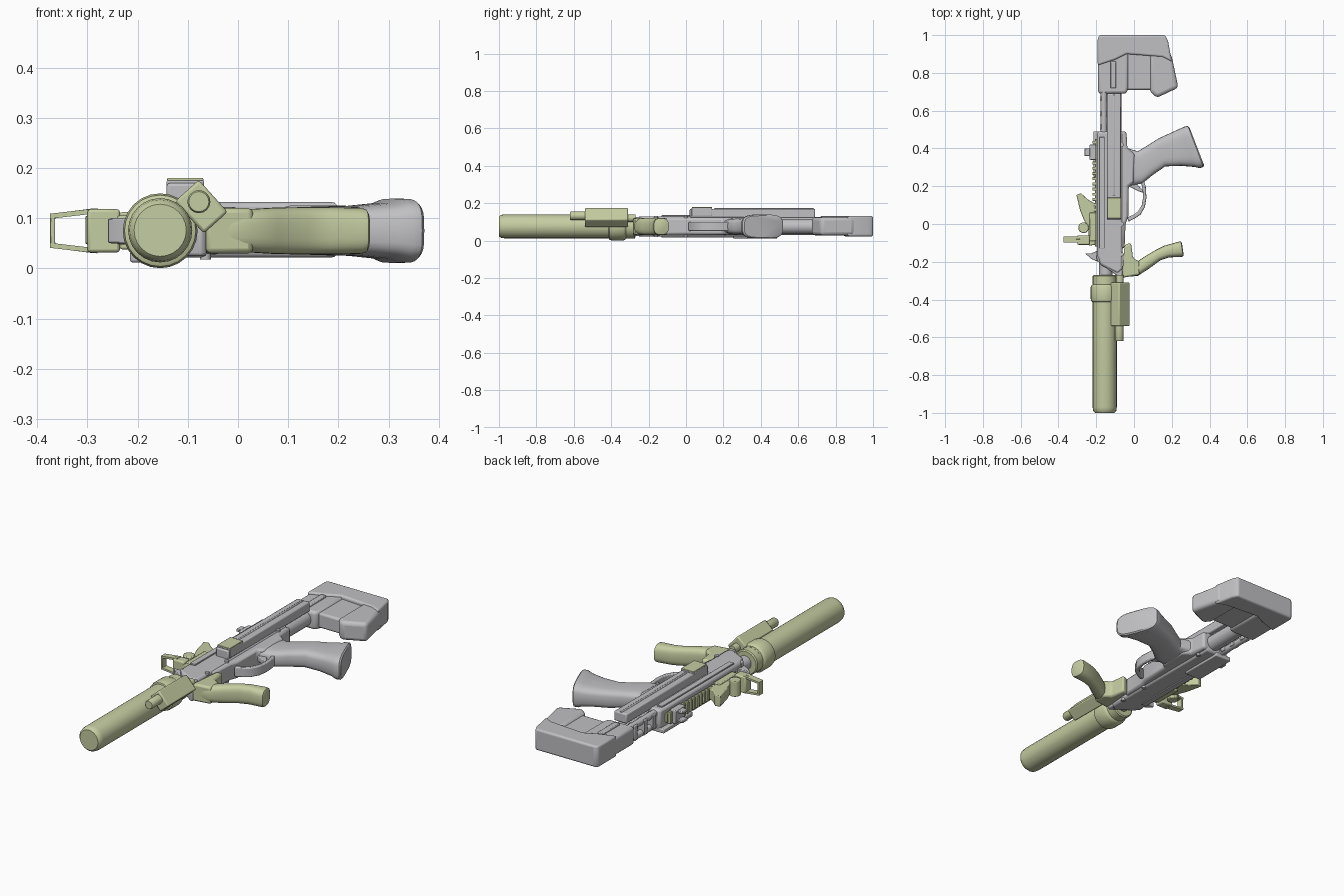
import bpy, bmesh, math
from mathutils import Vector, Matrix


def material(name, rgb):
    m = bpy.data.materials.new(name)
    m.diffuse_color = (*rgb, 1)
    return m


GRAY = material("gray", (0.53, 0.53, 0.55))
GREEN = material("pale green", (0.56, 0.61, 0.36))


def finish(name, bm, mat, bevel=0.0, seg=2):
    bmesh.ops.recalc_face_normals(bm, faces=bm.faces)
    me = bpy.data.meshes.new(name)
    bm.to_mesh(me)
    bm.free()
    me.materials.append(mat)
    ob = bpy.data.objects.new(name, me)
    bpy.context.collection.objects.link(ob)
    if bevel:
        b = ob.modifiers.new("bevel", 'BEVEL')
        b.width, b.segments, b.limit_method = bevel, seg, 'ANGLE'
        b.angle_limit = math.radians(35)
    return ob


def prism(name, pts, z0, z1, mat, bevel=0.006, seg=2):
    """Side outline in x, y given thickness in z."""
    bm = bmesh.new()
    f = bm.faces.new([bm.verts.new((x, y, z0)) for x, y in pts])
    r = bmesh.ops.extrude_face_region(bm, geom=[f])
    for v in r["geom"]:
        if isinstance(v, bmesh.types.BMVert):
            v.co.z = z1
    return finish(name, bm, mat, bevel, seg)


def box(name, x, y, z, mat, bevel=0.004):
    return prism(name, [(x[0], y[0]), (x[1], y[0]), (x[1], y[1]), (x[0], y[1])], z[0], z[1], mat, bevel)


def turned(name, cx, cz, prof, mat, n=24):
    """Round part along y; prof is (y, radius) pairs."""
    bm = bmesh.new()
    rings = [[bm.verts.new((cx + r * math.cos(2 * math.pi * i / n), y, cz + r * math.sin(2 * math.pi * i / n)))
              for i in range(n)] for y, r in prof]
    skin(bm, rings)
    return finish(name, bm, mat)


def skin(bm, rings):
    n = len(rings[0])
    for a, b in zip(rings, rings[1:]):
        for i in range(n):
            bm.faces.new((a[i], a[(i + 1) % n], b[(i + 1) % n], b[i]))
    bm.faces.new(rings[0])
    bm.faces.new(rings[-1])


def loft(name, sections, cz, mat, power=0.6, n=28):
    """Sections: two edge points in x, y and a half thickness in z."""
    bm = bmesh.new()
    rings = []
    for x0, y0, x1, y1, h in sections:
        ring = []
        for i in range(n):
            t = 2 * math.pi * i / n
            c, s = math.cos(t), math.sin(t)
            c = math.copysign(abs(c) ** power, c)
            s = math.copysign(abs(s) ** power, s)
            ring.append(bm.verts.new(((x0 + x1) / 2 + c * (x1 - x0) / 2, (y0 + y1) / 2 + c * (y1 - y0) / 2, cz + s * h)))
        rings.append(ring)
    skin(bm, rings)
    return finish(name, bm, mat)


def tube(name, pts, r, mat, cyclic=False):
    cu = bpy.data.curves.new(name, 'CURVE')
    cu.dimensions, cu.bevel_depth, cu.bevel_resolution, cu.use_fill_caps = '3D', r, 2, True
    sp = cu.splines.new('POLY')
    sp.points.add(len(pts) - 1)
    for p, q in zip(sp.points, pts):
        p.co = (*q, 1)
    sp.use_cyclic_u = cyclic
    cu.materials.append(mat)
    ob = bpy.data.objects.new(name, cu)
    bpy.context.collection.objects.link(ob)
    return ob


# Long front cylinder and collar
turned("front_cylinder", -0.155, 0.076, [(-1, 0.052), (-0.99, 0.061), (-0.97, 0.064), (-0.41, 0.064), (-0.31, 0.064)], GREEN)
turned("cylinder_collar", -0.155, 0.075, [(-0.415, 0.06), (-0.41, 0.071), (-0.395, 0.0745), (-0.335, 0.0745), (-0.325, 0.07),
       (-0.32, 0.064), (-0.275, 0.064), (-0.27, 0.058)], GREEN)
turned("barrel", -0.15, 0.075, [(-0.3, 0.035), (-0.1, 0.035)], GRAY)

# Tilted lamp body with lens tube
lamp = box("lamp_body", (-0.043, 0.043), (-0.54, -0.31), (-0.032, 0.032), GREEN, 0.006)
lamp.matrix_world = Matrix.Translation((-0.073, 0, 0.123)) @ Matrix.Rotation(math.radians(48), 4, 'Y')
turned("lamp_tube", -0.078, 0.133, [(-0.62, 0.02), (-0.615, 0.023), (-0.53, 0.023)], GREEN, 16)
turned("lamp_stub", -0.075, 0.12, [(-0.315, 0.02), (-0.27, 0.02)], GREEN, 16)

# Receiver
prism("upper_receiver", [(-0.195, 0.49), (-0.195, -0.17), (-0.18, -0.215), (-0.085, -0.265), (-0.06, -0.24), (-0.06, 0.49)],
      0.022, 0.128, GRAY, 0.012)
prism("lower_receiver", [(-0.10, 0.49), (-0.10, -0.13), (-0.05, -0.13), (-0.045, 0.0), (-0.03, 0.04), (-0.028, 0.2), (0.0, 0.22),
      (0.005, 0.37), (-0.035, 0.4), (-0.04, 0.49)], 0.03, 0.122, GRAY, 0.012)
prism("front_plate", [(-0.2, -0.165), (-0.195, -0.195), (-0.075, -0.285), (-0.062, -0.275), (-0.062, -0.24)], 0.025, 0.125, GRAY)
box("side_slab", (-0.142, -0.07), (0.02, 0.69), (0.12, 0.17), GRAY, 0.006)
box("slab_ridge", (-0.112, -0.1), (0.15, 0.685), (0.16, 0.173), GRAY, 0.003)
box("side_block", (-0.142, -0.068), (0.03, 0.14), (0.13, 0.176), GRAY, 0.003)
box("block_top", (-0.141, -0.069), (0.031, 0.139), (0.174, 0.18), GREEN, 0.002)
box("underside_plate", (-0.215, -0.12), (0.25, 0.49), (0.012, 0.035), GRAY, 0.005)
for i, z in enumerate((0.016, 0.128)):
    box(f"side_strip_{i}", (-0.185, -0.155), (-0.13, 0.46), (z, z + 0.008), GRAY, 0.002)
    for j, y in enumerate((-0.16, 0.0, 0.42)):
        bm = bmesh.new()
        bmesh.ops.create_cone(bm, cap_ends=True, segments=12, radius1=0.011, radius2=0.011, depth=0.012,
                              matrix=Matrix.Translation((-0.065, y, 0.024 if i == 0 else 0.126)))
        finish(f"pin_{i}_{j}", bm, GRAY)
prism("front_hook", [(-0.26, -0.155), (-0.225, -0.155), (-0.19, -0.14), (-0.19, -0.2), (-0.225, -0.185)], 0.05, 0.1, GRAY, 0.003)

# Pistol grip with flared base
loft("pistol_grip", [(-0.03, 0.4, -0.03, 0.2, 0.045), (0.02, 0.385, 0.045, 0.215, 0.043), (0.07, 0.415, 0.10, 0.26, 0.044),
     (0.13, 0.453, 0.165, 0.305, 0.048), (0.2, 0.485, 0.25, 0.308, 0.05), (0.25, 0.508, 0.32, 0.302, 0.056),
     (0.265, 0.515, 0.348, 0.296, 0.064), (0.285, 0.519, 0.367, 0.302, 0.064), (0.295, 0.508, 0.371, 0.312, 0.058)], 0.075, GRAY, 0.55)

# Trigger and guard
guard = [(0.045, 0.25), (0.062, 0.2), (0.066, 0.14), (0.058, 0.09), (0.035, 0.05), (0.005, 0.03), (-0.03, 0.012),
         (-0.035, 0.035), (0.0, 0.05), (0.022, 0.068), (0.041, 0.1), (0.048, 0.14), (0.045, 0.19), (0.03, 0.24)]
prism("trigger_guard", guard, 0.05, 0.1, GRAY, 0.005)
prism("trigger", [(-0.03, 0.2), (0.02, 0.175), (0.048, 0.165), (0.05, 0.178), (0.025, 0.2), (0.01, 0.222), (-0.03, 0.225)],
      0.062, 0.09, GRAY, 0.004)

# Folding foregrip and mount
prism("foregrip_mount", [(-0.065, -0.285), (-0.05, -0.11), (-0.016, -0.10), (-0.005, -0.18), (0.03, -0.2), (0.03, -0.27)],
      0.03, 0.12, GREEN, 0.01)
loft("foregrip", [(-0.02, -0.19, -0.02, -0.278, 0.04), (0.02, -0.197, 0.02, -0.275, 0.043), (0.06, -0.17, 0.08, -0.236, 0.046),
     (0.11, -0.14, 0.14, -0.192, 0.047), (0.16, -0.115, 0.185, -0.177, 0.047), (0.235, -0.094, 0.25, -0.174, 0.046),
     (0.248, -0.092, 0.26, -0.172, 0.043), (0.254, -0.102, 0.263, -0.163, 0.035)], 0.075, GREEN, 0.7)

# Shoulder stock and its rods
prism("stock_butt", [(-0.192, 0.985), (-0.18, 1.0), (0.165, 1.0), (0.18, 0.97), (0.2, 0.86), (0.15, 0.885), (-0.04, 0.9),
      (-0.1, 0.87), (-0.192, 0.84)], 0.022, 0.132, GRAY, 0.02, 3)
prism("stock_arm", [(-0.19, 0.69), (-0.04, 0.69), (-0.03, 0.72), (-0.03, 0.92), (-0.19, 0.92)], 0.028, 0.122, GRAY, 0.015, 3)
prism("stock_inner_panel", [(-0.05, 0.71), (0.1, 0.71), (0.1, 0.92), (-0.05, 0.92)], 0.036, 0.114, GRAY, 0.01)
prism("stock_toe", [(0.085, 0.70), (0.12, 0.668), (0.235, 0.722), (0.197, 0.9), (0.085, 0.92)], 0.028, 0.125, GRAY, 0.018, 3)
box("stock_latch", (-0.125, -0.095), (0.72, 0.86), (0.12, 0.132), GRAY, 0.004)
for i, z in enumerate((0.045, 0.105)):
    turned(f"stock_rod_{i}", -0.16, z, [(0.45, 0.017), (0.75, 0.017)], GRAY, 14)
turned("stock_tube", -0.105, 0.075, [(0.45, 0.04), (0.72, 0.04)], GRAY, 20)
for y in (0.5, 0.57, 0.65):
    box("stock_rod_clip", (-0.18, -0.14), (y, y + 0.03), (0.035, 0.115), GRAY, 0.004)

# Toothed rail with rear sight
box("rail_base", (-0.206, -0.19), (-0.12, 0.45), (0.052, 0.098), GREEN, 0.002)
for i in range(15):
    y = 0.04 + i * 0.0275
    box(f"rail_tooth_{i}", (-0.221, -0.2), (y, y + 0.015), (0.045, 0.105), GREEN, 0.002)
box("rear_sight_base", (-0.235, -0.2), (0.34, 0.42), (0.04, 0.11), GRAY)
for i, z in enumerate((0.045, 0.091)):
    box(f"rear_sight_ear_{i}", (-0.262, -0.22), (0.36, 0.4), (z, z + 0.014), GRAY, 0.003)

# Open reflex sight with window frame
prism("sight_body", [(-0.305, 0.155), (-0.28, 0.163), (-0.245, 0.13), (-0.21, 0.11), (-0.205, -0.11), (-0.24, -0.115),
      (-0.24, -0.02), (-0.265, 0.02), (-0.285, 0.07)], 0.048, 0.105, GREEN, 0.004)
box("sight_head", (-0.3, -0.235), (-0.11, -0.06), (0.032, 0.118), GREEN, 0.006)
box("sight_clamp", (-0.235, -0.2), (-0.09, 0.06), (0.038, 0.112), GREEN, 0.004)
bm = bmesh.new()
bmesh.ops.create_cone(bm, cap_ends=True, segments=20, radius1=0.028, radius2=0.028, depth=0.08,
                      matrix=Matrix.Translation((-0.267, -0.02, 0.075)))
finish("sight_dial", bm, GREEN, 0.004)
tube("sight_window_frame", [(-0.29, -0.08, 0.034), (-0.365, -0.08, 0.045), (-0.369, -0.08, 0.05), (-0.369, -0.08, 0.1),
     (-0.365, -0.08, 0.105), (-0.29, -0.08, 0.116)], 0.005, GREEN, True).scale = (1, 1, 1)
for i, (za, zb) in enumerate(((0.03, 0.041), (0.12, 0.109))):
    d = 0.01 if i == 0 else -0.01
    bm = bmesh.new()
    rings = [[bm.verts.new((x, y, z + o)) for y, o in ((-0.098, 0), (-0.065, 0), (-0.065, d), (-0.098, d))]
             for x, z in ((-0.28, za), (-0.374, zb))]
    skin(bm, rings)
    finish(f"sight_frame_side_{i}", bm, GREEN)
box("sight_frame_top", (-0.374, -0.364), (-0.098, -0.065), (0.041, 0.109), GREEN, 0.002)

# Smooth curved surfaces, keep edges sharp
bpy.ops.object.select_all(action='DESELECT')
for ob in bpy.context.scene.objects:
    if ob.type == 'MESH':
        ob.select_set(True)
        bpy.context.view_layer.objects.active = ob
bpy.ops.object.shade_smooth_by_angle(angle=math.radians(35))
